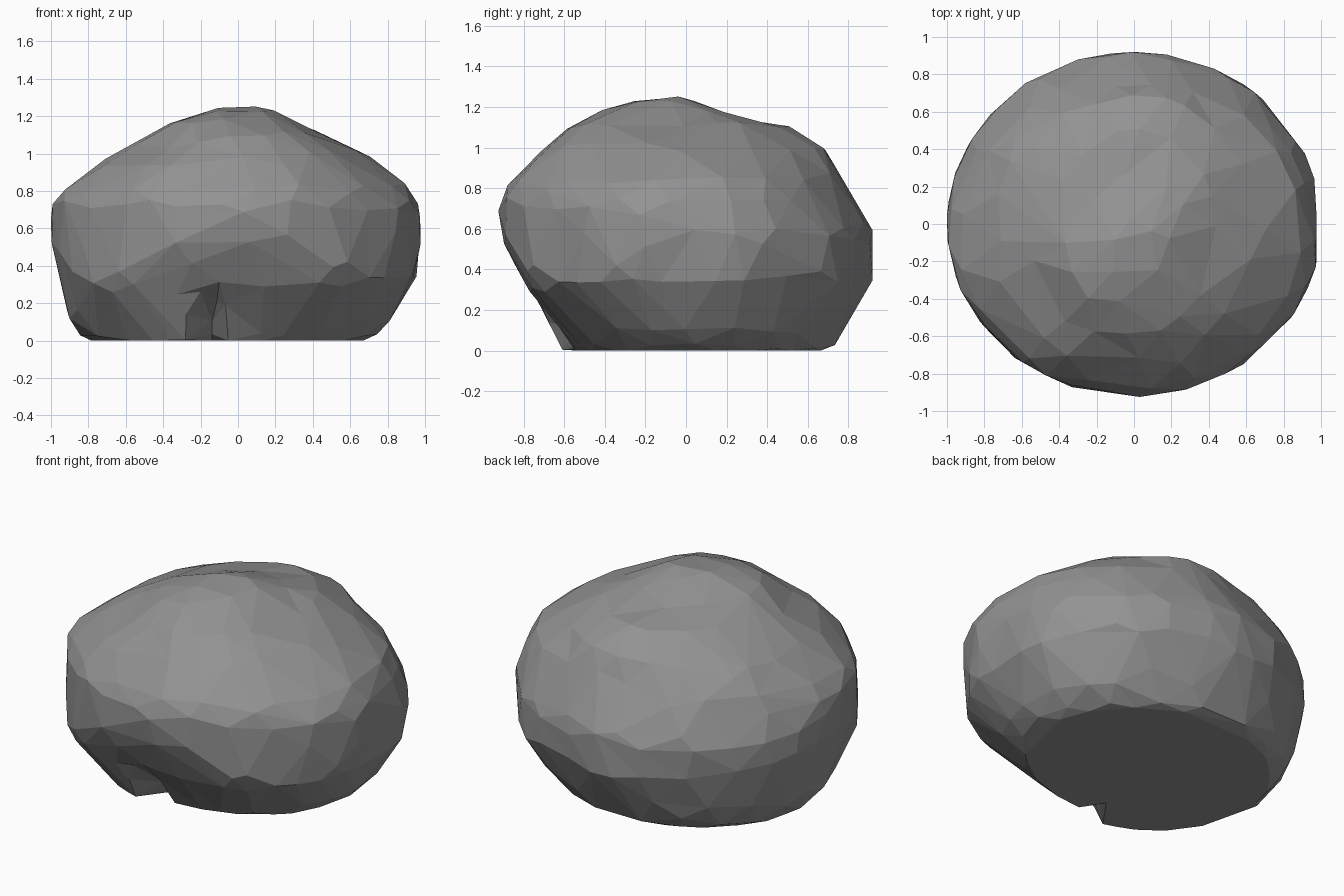
import bpy
import bmesh
from mathutils import Vector, Euler, noise

cube = bpy.data.objects.get("Cube")
if cube:
    bpy.data.objects.remove(cube, do_unlink=True)

# Outline of the boulder: (height, reach) for each of the four sides
LEFT = [(0, .66), (.02, .72), (.1, .81), (.35, .95), (.59, 1.01), (.74, .97), (.84, .9), (1.02, .62), (1.23, .2), (1.25, .1)]
RIGHT = [(0, -.8), (.05, -.86), (.16, -.91), (.32, -.95), (.59, -1.01), (.74, -.97), (.83, -.9), (.94, -.76), (1.14, -.39), (1.25, -.12)]
FRONT = [(0, -.64), (.14, -.71), (.3, -.79), (.57, -.9), (.7, -.93), (.81, -.88), (.96, -.75), (1.1, -.6), (1.23, -.28), (1.25, -.14)]
BACK = [(0, .69), (.03, .75), (.2, .85), (.38, .92), (.5, .93), (.62, .89), (.99, .7), (1.1, .5), (1.16, .2), (1.25, -.03)]
CENTRE = Vector((0, 0, .55))
TOP = 1.25
HALF_DEPTH = .92


def reach(profile, z):
    for (z0, a), (z1, b) in zip(profile, profile[1:]):
        if z <= z1:
            return a + (b - a) * (z - z0) / (z1 - z0)
    return profile[-1][1]


def inside(p):
    # overall rounded plan and flat base
    if not 0 <= p.z <= TOP or p.x ** 2 + (p.y / HALF_DEPTH) ** 2 > 1:
        return False
    l, r, f, b = (reach(side, p.z) for side in (LEFT, RIGHT, FRONT, BACK))
    cx, cy = (l + r) / 2, (f + b) / 2
    power = 2
    if p.y < cy:
        # fuller low corners at the front
        power += .8 * max(0, 1 - (abs(p.z - .36) / .36) ** 2) ** 2
        # groove low in the front, with a slight undercut beside it
        low = max(0, 1 - p.z / .3)
        groove = max(0, 1 - abs(p.x + .14) / .13)
        beside = min(1, max(0, (p.x + .2) / .15))
        f *= 1 - low * max(.34 * groove, .15 * beside)
    x = abs(p.x - cx) / max((l - r) / 2, .01)
    y = abs(p.y - cy) / max(cy - f if p.y < cy else b - cy, .01)
    return x ** power + y ** power <= 1


def surface_point(direction):
    low, high = 0, 2
    for _ in range(24):
        mid = (low + high) / 2
        if inside(CENTRE + direction * mid):
            low = mid
        else:
            high = mid
    p = CENTRE + direction * low
    # gentle unevenness, fading out towards the flat base
    bump = noise.noise(p * 2.6 + Vector((4, 1, 7)))
    p += direction * bump * .035 * min(1, p.z / .25)
    # keep the bumps within the rounded plan
    plan = (p.x ** 2 + (p.y / HALF_DEPTH) ** 2) ** .5
    if plan > 1:
        p.x /= plan
        p.y /= plan
    p.z = min(TOP, p.z) if p.z > .012 else 0
    return p


# Boulder body, pushed out to the outline
turn = Euler((.5, .3, .8)).to_matrix()
bm = bmesh.new()
bmesh.ops.create_icosphere(bm, subdivisions=5, radius=1)
for v in bm.verts:
    v.co = surface_point((turn @ v.co).normalized())
mesh = bpy.data.meshes.new("boulder")
bm.to_mesh(mesh)
bm.free()
boulder = bpy.data.objects.new("boulder", mesh)
bpy.context.collection.objects.link(boulder)

# Broad irregular facets
facets = boulder.modifiers.new("facets", "DECIMATE")
facets.ratio = .08

for face in mesh.polygons:
    face.use_smooth = False

# Stone colour
stone = bpy.data.materials.new("grey stone")
stone.use_nodes = True
colour = (.29, .29, .29, 1)
stone.diffuse_color = colour
shader = stone.node_tree.nodes["Principled BSDF"]
shader.inputs["Base Color"].default_value = colour
shader.inputs["Roughness"].default_value = .9
mesh.materials.append(stone)
